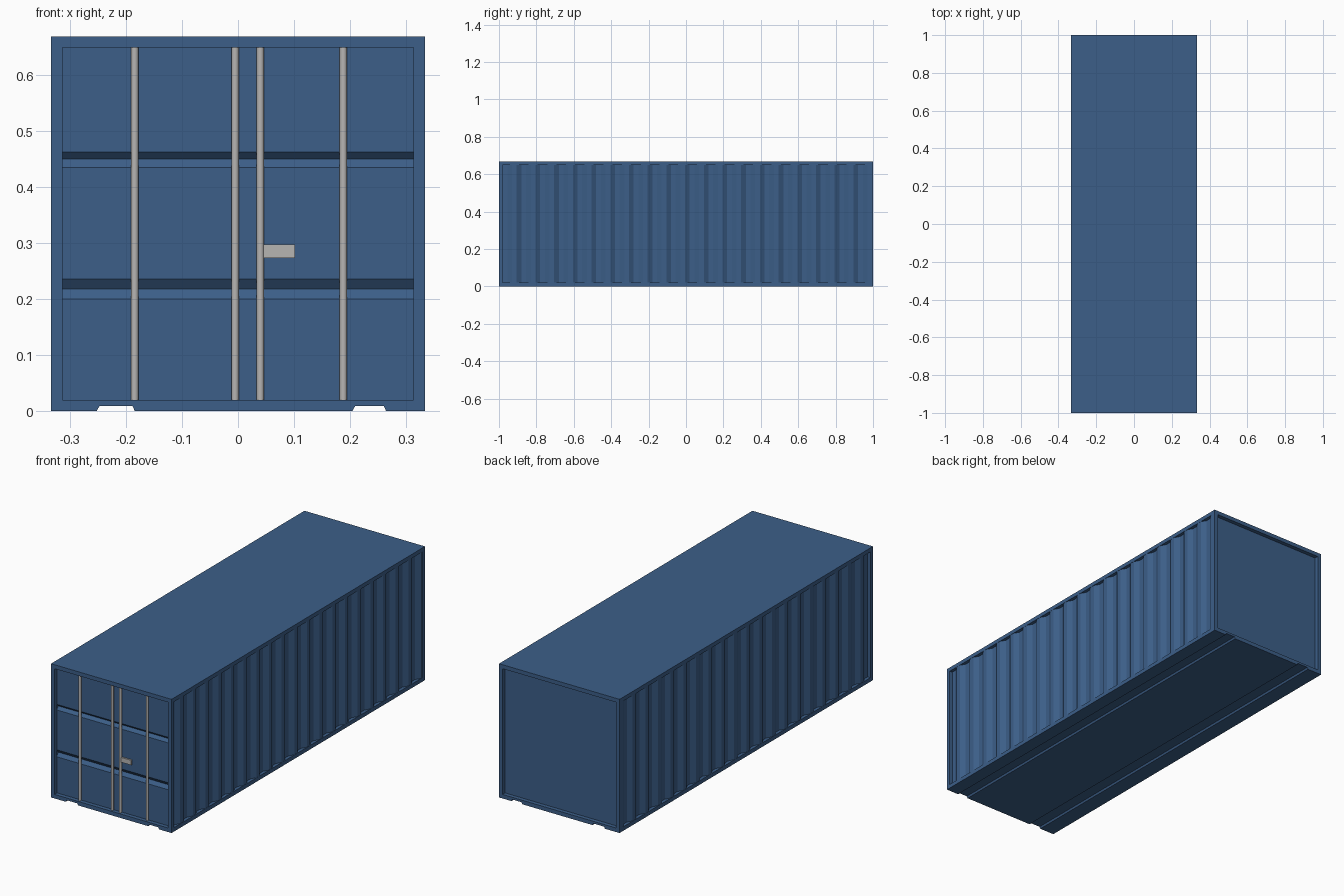
import bpy, bmesh
from mathutils import Vector

if "Cube" in bpy.data.objects:
    bpy.data.objects.remove(bpy.data.objects["Cube"])

W, L, H, T = 0.333, 1.0, 0.668, 0.02   # half width, half length, height, frame size

blue = bpy.data.materials.new("blue_paint")
blue.diffuse_color = (0.045, 0.114, 0.25, 1)
blue.use_nodes = True
blue.node_tree.nodes["Principled BSDF"].inputs["Base Color"].default_value = blue.diffuse_color
steel = bpy.data.materials.new("bare_steel")
steel.diffuse_color = (0.47, 0.46, 0.45, 1)
steel.use_nodes = True
steel.node_tree.nodes["Principled BSDF"].inputs["Base Color"].default_value = steel.diffuse_color


def finish(bm, name, mat):
    mesh = bpy.data.meshes.new(name)
    bm.to_mesh(mesh)
    bm.free()
    mesh.materials.append(mat)
    obj = bpy.data.objects.new(name, mesh)
    bpy.context.collection.objects.link(obj)
    return obj


def box(name, lo, hi, mat=blue):
    lo, hi = Vector(lo), Vector(hi)
    bm = bmesh.new()
    bmesh.ops.create_cube(bm, size=1)
    bmesh.ops.scale(bm, vec=hi - lo, verts=bm.verts)
    bmesh.ops.translate(bm, vec=(lo + hi) / 2, verts=bm.verts)
    return finish(bm, name, mat)


def sweep(name, points, direction, closed=False, mat=blue):
    """Extrude a profile along a direction; a closed one becomes a solid."""
    bm = bmesh.new()
    a = [bm.verts.new(p) for p in points]
    b = [bm.verts.new(Vector(p) + Vector(direction)) for p in points]
    n = len(points)
    for i in range(n if closed else n - 1):
        j = (i + 1) % n
        bm.faces.new((a[i], a[j], b[j], b[i]))
    if closed:
        bm.faces.new(a[::-1])
        bm.faces.new(b)
        bmesh.ops.recalc_face_normals(bm, faces=bm.faces)
    return finish(bm, name, mat)


def mirror(obj, x=True, y=False):
    mod = obj.modifiers.new("mirror", 'MIRROR')
    mod.use_axis = (x, y, False)
    mod.use_mirror_merge = False


# Roof slab and corner posts
box("roof", (-W, -L, H - T), (W, L, H))
mirror(box("corner_posts", (W - T, L - T, T), (W, L, H - T)), y=True)

# Floor with two forklift channels running along its length
floor = [(-W, 0)]
for x0, x1 in ((-0.252, -0.184), (0.204, 0.264)):
    floor += [(x0, 0), (x0 + 0.005, 0.009), (x1 - 0.004, 0.009), (x1, 0)]
floor += [(W, 0), (W, T), (-W, T)]
sweep("floor", [(x, -L, z) for x, z in floor], (0, 2 * L, 0), closed=True)

# Corrugated side walls: trapezoid wave, 0.1 pitch
inner, outer = W - 0.016, W - 0.001
wave = [(inner, -L + T)]
for k in range(20):
    y = -L + T + 0.1 * k
    wave += [(x, y + d) for x, d in
             ((inner, 0.025), (outer, 0.05), (outer, 0.075), (inner, 0.1))
             if y + d < L - T]
wave.append((outer, L - T))
mirror(sweep("side_walls", [(x, y, T) for x, y in wave], (0, 0, H - 2 * T)))

# Plain recessed back panel
box("back_panel", (-W + T, L - T - 0.01, T), (W - T, L - T, H - T))

# Doors with two horizontal V grooves
face, deep = -L + T, -L + T + 0.013
door = [(face, T)]
for bottom, middle, top in ((0.200, 0.218, 0.235), (0.434, 0.449, 0.462)):
    door += [(face, bottom), (deep, middle), (face, top)]
door.append((face, H - T))
sweep("doors", [(0.316, y, z) for y, z in door[::-1]], (-0.632, 0, 0))

# Locking rods
for i, x in enumerate((-0.184, -0.005, 0.040, 0.188)):
    bpy.ops.mesh.primitive_cylinder_add(
        vertices=16, radius=0.0067, depth=H - 2 * T,
        location=(x, face - 0.005, H / 2))
    rod = bpy.context.object
    rod.name = f"locking_rod_{i + 1}"
    rod.data.materials.append(steel)
    bpy.ops.object.shade_smooth_by_angle()

# Door handle
box("door_handle", (0.043, face - 0.009, 0.273), (0.102, face - 0.001, 0.297), steel)
